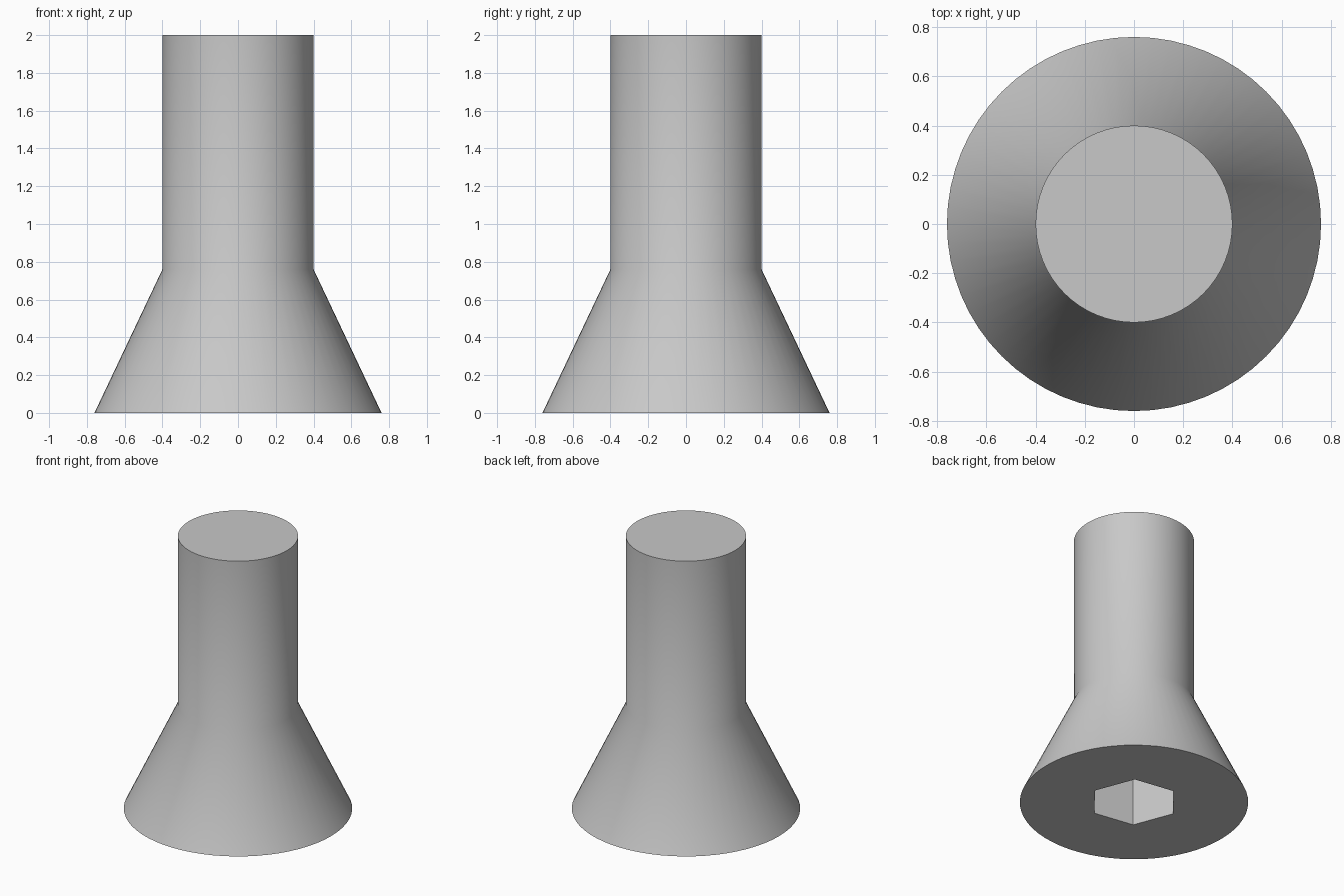
import bpy
import bmesh
import math
from mathutils import Matrix

SIDES = 64
SHANK_R, HEAD_R = 0.40, 0.76
HEAD_H, TOTAL_H = 0.76, 2.0
SOCKET_R, SOCKET_DEPTH, SOCKET_ANGLE = 0.302, 0.42, 51

cube = bpy.data.objects.get("Cube")
if cube:
    bpy.data.objects.remove(cube, do_unlink=True)

# Plain grey metal
steel = bpy.data.materials.new("grey steel")
steel.use_nodes = True
grey = (0.58, 0.58, 0.58, 1)
steel.diffuse_color = grey
steel.node_tree.nodes["Principled BSDF"].inputs["Base Color"].default_value = grey


def stacked_prism(name, sections, sides, turn=0):
    """Solid made of regular rings (radius, height), capped at both ends."""
    bm = bmesh.new()
    rings = []
    for radius, z in sections:
        ring = bmesh.ops.create_circle(bm, segments=sides, radius=radius,
                                       matrix=Matrix.Translation((0, 0, z)))
        rings.append(ring["verts"])
    for low, high in zip(rings, rings[1:]):
        for i in range(sides):
            j = (i + 1) % sides
            bm.faces.new((low[i], low[j], high[j], high[i]))
    bm.faces.new(rings[0])
    bm.faces.new(rings[-1])
    bmesh.ops.rotate(bm, verts=bm.verts,
                     matrix=Matrix.Rotation(math.radians(turn), 3, "Z"))
    bmesh.ops.recalc_face_normals(bm, faces=bm.faces)
    mesh = bpy.data.meshes.new(name)
    bm.to_mesh(mesh)
    bm.free()
    mesh.materials.append(steel)
    obj = bpy.data.objects.new(name, mesh)
    bpy.context.collection.objects.link(obj)
    return obj


# Countersunk head flowing into the straight shank
bolt = stacked_prism("countersunk_bolt",
                     [(HEAD_R, 0), (SHANK_R, HEAD_H), (SHANK_R, TOTAL_H)], SIDES)

# Hexagonal socket sunk into the underside of the head;
# create_circle starts its first vertex on the y axis
cutter = stacked_prism("socket_cutter",
                       [(SOCKET_R, -0.1), (SOCKET_R, SOCKET_DEPTH)], 6,
                       SOCKET_ANGLE - 90)
socket = bolt.modifiers.new("socket", "BOOLEAN")
socket.operation = "DIFFERENCE"
socket.solver = "EXACT"
socket.object = cutter

bpy.ops.object.select_all(action="DESELECT")
bolt.select_set(True)
bpy.context.view_layer.objects.active = bolt
bpy.ops.object.modifier_apply(modifier=socket.name)
bpy.data.objects.remove(cutter, do_unlink=True)

# Smooth round sides, crisp rims and socket corners
bpy.ops.object.shade_smooth_by_angle(angle=math.radians(30))
